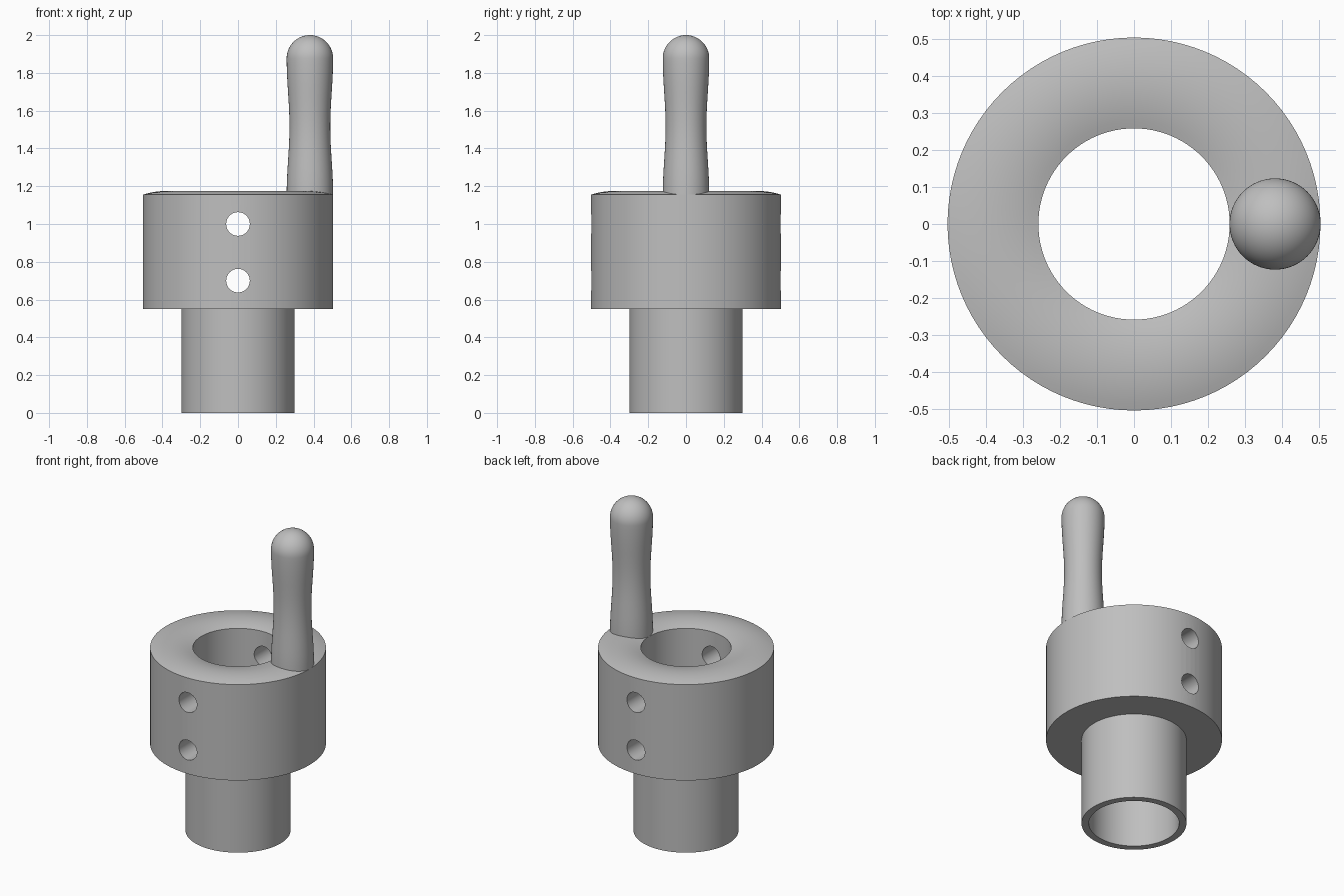
import bpy
import bmesh
import math
from mathutils import Matrix, Vector

if "Cube" in bpy.data.objects:
    bpy.data.objects.remove(bpy.data.objects["Cube"])

grey = bpy.data.materials.new("plain_grey")
grey.use_nodes = True
GREY = (0.52, 0.52, 0.52, 1)
grey.diffuse_color = GREY
grey.node_tree.nodes["Principled BSDF"].inputs["Base Color"].default_value = GREY


def add_object(name, bm):
    bmesh.ops.remove_doubles(bm, verts=bm.verts, dist=1e-5)
    bmesh.ops.recalc_face_normals(bm, faces=bm.faces)
    mesh = bpy.data.meshes.new(name)
    bm.to_mesh(mesh)
    bm.free()
    mesh.materials.append(grey)
    obj = bpy.data.objects.new(name, mesh)
    bpy.context.collection.objects.link(obj)
    return obj


def lathe(name, profile, centre_x=0, closed=False, steps=96):
    """Spin (radius, z) points around a vertical axis."""
    bm = bmesh.new()
    verts = [bm.verts.new((centre_x + r, 0, z)) for r, z in profile]
    edges = [bm.edges.new(pair) for pair in zip(verts, verts[1:])]
    if closed:
        edges.append(bm.edges.new((verts[-1], verts[0])))
    bmesh.ops.spin(bm, geom=verts + edges, cent=(centre_x, 0, 0), axis=(0, 0, 1),
                   angle=2 * math.pi, steps=steps, use_merge=True)
    return add_object(name, bm)


def select_only(obj):
    bpy.ops.object.select_all(action="DESELECT")
    obj.select_set(True)
    bpy.context.view_layer.objects.active = obj


BORE, TUBE, COLLAR = 0.258, 0.3, 0.503
COLLAR_LOW, COLLAR_TOP, CROWN = 0.55, 1.155, 0.02

# Hollow stem and collar, with a gently crowned rim
rim_mid, rim_half = (BORE + COLLAR) / 2, (COLLAR - BORE) / 2
profile = [(BORE, 0), (TUBE, 0), (TUBE, COLLAR_LOW), (COLLAR, COLLAR_LOW)]
for i in range(13):
    t = 1 - i / 6
    profile.append((rim_mid + rim_half * t, COLLAR_TOP + CROWN * (1 - t * t)))
body = lathe("collar_and_stem", profile, closed=True)

# Two cross holes drilled front to back
bm = bmesh.new()
for z in (0.7, 1.0):
    bmesh.ops.create_cone(bm, cap_ends=True, segments=48, radius1=0.0625, radius2=0.0625,
                          depth=1.4, matrix=Matrix.Translation(Vector((0, 0, z)))
                          @ Matrix.Rotation(math.pi / 2, 4, "X"))
cutter = add_object("hole_cutter", bm)
cutter.hide_render = True
select_only(body)
drill = body.modifiers.new("cross_holes", "BOOLEAN")
drill.operation = "DIFFERENCE"
drill.solver = "EXACT"
drill.object = cutter
bpy.ops.object.modifier_apply(modifier=drill.name)
bpy.data.objects.remove(cutter)

# Waisted handle with a ball end, standing on the rim
RADIUS, WAIST, BASE = 0.123, 0.015, COLLAR_TOP
BALL = 2 - RADIUS
profile = [(0, BASE)]
for i in range(25):
    t = i / 24
    profile.append((RADIUS - WAIST * math.sin(math.pi * t) ** 2, BASE + (BALL - BASE) * t))
for i in range(1, 17):
    a = math.pi / 2 * i / 16
    profile.append((RADIUS * math.cos(a) if i < 16 else 0, BALL + RADIUS * math.sin(a)))
handle = lathe("handle", profile, centre_x=rim_mid, steps=64)

for obj in (body, handle):
    select_only(obj)
    bpy.ops.object.shade_smooth_by_angle(angle=math.radians(30))
